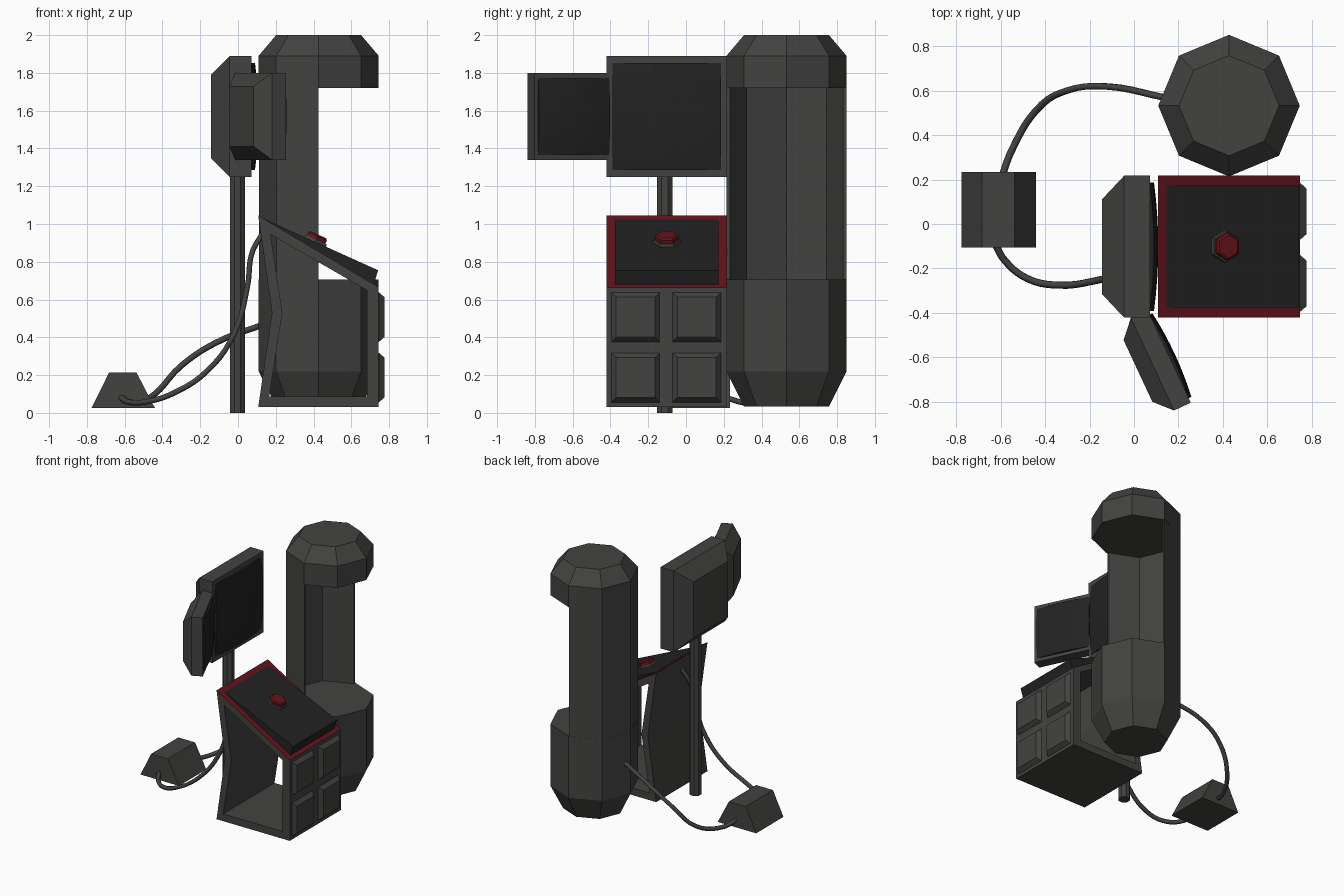
import bpy, bmesh
from math import cos, sin, pi, radians, atan2
from mathutils import Matrix, Vector

if "Cube" in bpy.data.objects:
    bpy.data.objects.remove(bpy.data.objects["Cube"])


def material(name, rgb):
    m = bpy.data.materials.new(name)
    m.diffuse_color = (*rgb, 1)
    m.use_nodes = True
    m.node_tree.nodes["Principled BSDF"].inputs["Base Color"].default_value = m.diffuse_color
    return m


GREY = material("grey", (0.055, 0.055, 0.053))
DARK = material("dark", (0.016, 0.016, 0.016))
RED = material("red", (0.13, 0.007, 0.012))


def finish(bm, name, mat, matrix=None):
    bmesh.ops.recalc_face_normals(bm, faces=bm.faces)
    if matrix is not None:
        bm.transform(matrix)
    me = bpy.data.meshes.new(name)
    bm.to_mesh(me)
    bm.free()
    me.materials.append(mat)
    ob = bpy.data.objects.new(name, me)
    bpy.context.collection.objects.link(ob)
    return ob


def loft(name, rings, mat=GREY, matrix=None, closed=False):
    """Skin equal-length rings; cap the ends, or join last ring to first."""
    bm = bmesh.new()
    rows = [[bm.verts.new(p) for p in r] for r in rings]
    pairs = list(zip(rows, rows[1:]))
    if closed:
        pairs.append((rows[-1], rows[0]))
    else:
        bm.faces.new(rows[0])
        bm.faces.new(rows[-1])
    n = len(rows[0])
    for a, b in pairs:
        for i in range(n):
            j = (i + 1) % n
            bm.faces.new((a[i], a[j], b[j], b[i]))
    return finish(bm, name, mat, matrix)


def xz(pts, y):
    return [(x, y, z) for x, z in pts]


def polygon(n, r, z, cx=0, cy=0, start=0):
    return [(cx + r * cos(start + 2 * pi * i / n), cy + r * sin(start + 2 * pi * i / n), z)
            for i in range(n)]


def rect_x(x, hy, hz):
    return [(x, -hy, -hz), (x, hy, -hz), (x, hy, hz), (x, -hy, hz)]


# Octagonal tank: base, cap and the half shell standing between them
TX, TY = 0.427, 0.532
for name, prof in (("tank_base", [(0.035, 0.225), (0.22, 0.318), (0.705, 0.318)]),
                   ("tank_cap", [(1.72, 0.318), (1.89, 0.318), (2.0, 0.225)])):
    loft(name, [polygon(8, r, z, TX, TY) for z, r in prof])
arc = [pi / 2 + i * pi / 4 for i in range(5)]
shell = [(TX + 0.317 * cos(a), TY + 0.317 * sin(a)) for a in arc]
shell += [(TX + 0.3 * cos(a), TY + 0.3 * sin(a)) for a in reversed(arc)]
loft("tank_shell", [[(x, y, z) for x, y in shell] for z in (0.7, 1.725)])

# Desk: hollow five-sided frame with a red sloping top
Y0, Y1 = -0.42, 0.218
outer = [(0.107, 0.03), (0.745, 0.03), (0.745, 0.665), (0.107, 1.045), (0.18, 0.53)]
inner = [(0.165, 0.087), (0.682, 0.087), (0.682, 0.65), (0.172, 0.945), (0.235, 0.53)]
desk = loft("desk_frame", [xz(outer, Y0), xz(outer, Y1), xz(inner, Y1), xz(inner, Y0)], closed=True)
desk.data.materials.append(RED)
for f in desk.data.polygons:
    if f.normal.z > 0.5 and f.center.z > 0.7:
        f.material_index = 1

# Wedge-shaped control panel
wedge = [(0.145, 1.0), (0.145, 1.024), (0.742, 0.755), (0.715, 0.67)]
loft("control_panel", [xz(wedge, -0.375), xz(wedge, 0.172)], DARK)

# Hexagonal button with collar, tilted with the panel
tilt = Matrix.Translation((0.408, -0.101, 0.905)) @ Matrix.Rotation(atan2(0.269, 0.597), 4, 'Y')
loft("button_collar", [polygon(6, r, z, start=pi / 2) for z, r in ((-0.01, 0.078), (0.014, 0.07))],
     GREY, tilt)
loft("button", [polygon(6, r, z, start=pi / 2) for z, r in ((0.0, 0.062), (0.034, 0.062), (0.042, 0.052))],
     RED, tilt)

# Four raised drawer pads
for i, y in enumerate((-0.267, 0.057)):
    for j, z in enumerate((0.187, 0.507)):
        loft(f"drawer_pad_{i}{j}",
             [rect_x(0.74, 0.128, 0.131), rect_x(0.746, 0.128, 0.131), rect_x(0.775, 0.103, 0.106)],
             GREY, Matrix.Translation((0, y, z)))

# Pole
loft("monitor_pole", [polygon(8, 0.044, z, -0.003, -0.113, pi / 8) for z in (0, 1.32)])


# Monitors: tapered housing and bulging screen
def monitor(name, loc, scale, angle):
    m = Matrix.Translation(loc) @ Matrix.Rotation(radians(angle), 4, 'Z') @ Matrix.Scale(scale, 4)
    loft(name + "_housing", [rect_x(-0.1, 0.213, 0.22), rect_x(0, 0.319, 0.32),
                             rect_x(0.115, 0.319, 0.32)], GREY, m)
    bm = bmesh.new()
    bmesh.ops.create_grid(bm, x_segments=8, y_segments=8, size=1)
    rim = [e for e in bm.edges if e.is_boundary]
    for v in bm.verts:
        u, w, _ = v.co
        v.co = (0.115 + 0.038 * (1 - (u * u + w * w) / 2), u * 0.288, w * 0.283)
    skirt = bmesh.ops.extrude_edge_only(bm, edges=rim)
    for v in skirt["geom"]:
        if isinstance(v, bmesh.types.BMVert):
            v.co.x = 0.105
    finish(bm, name + "_screen", DARK, m)


monitor("main_monitor", (-0.044, -0.102, 1.57), 1, 0)
monitor("side_monitor", (0.083, -0.63, 1.57), 0.72, 25)

# Foot pedal block
block = [(-0.775, 0.026), (-0.44, 0.026), (-0.537, 0.213), (-0.683, 0.213)]
loft("foot_block", [xz(block, -0.106), xz(block, 0.233)])


# Cables
def cable(name, pts, radius=0.016):
    cu = bpy.data.curves.new(name, 'CURVE')
    cu.dimensions = '3D'
    cu.bevel_depth = radius
    cu.bevel_resolution = 1
    cu.resolution_u = 5
    cu.use_fill_caps = True
    sp = cu.splines.new('BEZIER')
    sp.bezier_points.add(len(pts) - 1)
    for b, p in zip(sp.bezier_points, pts):
        b.co = p
        b.handle_left_type = b.handle_right_type = 'AUTO'
    cu.materials.append(GREY)
    bpy.context.collection.objects.link(bpy.data.objects.new(name, cu))


cable("tank_cable", [(-0.595, 0.21, 0.08), (-0.55, 0.33, 0.052), (-0.44, 0.51, 0.1),
                     (-0.3, 0.6, 0.25), (-0.12, 0.618, 0.37), (0.14, 0.568, 0.47)])
cable("desk_cable", [(-0.625, -0.09, 0.085), (-0.58, -0.165, 0.058), (-0.48, -0.245, 0.06),
                     (-0.34, -0.275, 0.105), (-0.16, -0.252, 0.225), (-0.02, -0.215, 0.42),
                     (0.05, -0.18, 0.67), (0.075, -0.15, 0.85), (0.13, -0.12, 0.95)])
